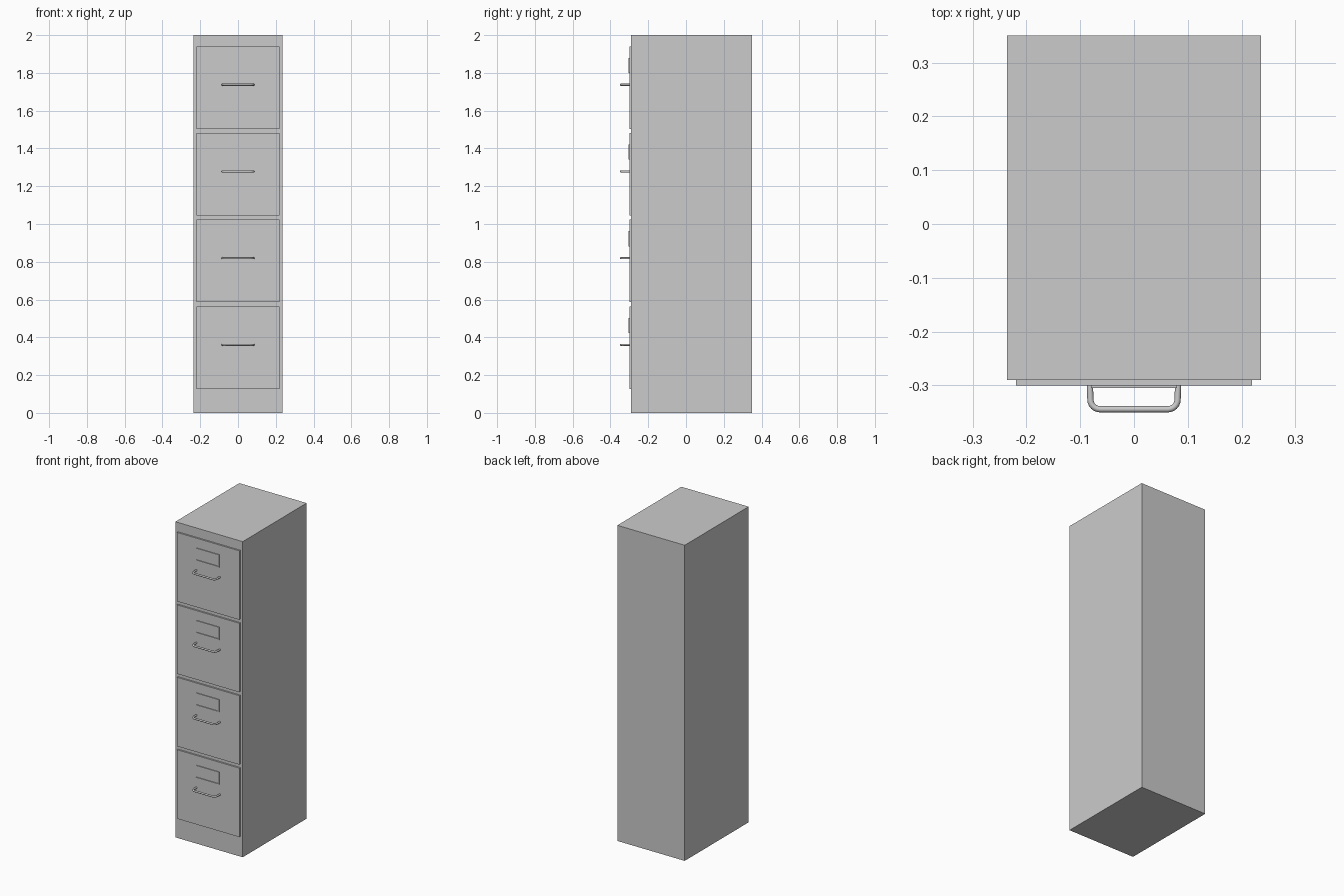
import bpy
import bmesh
import math

if "Cube" in bpy.data.objects:
    bpy.data.objects.remove(bpy.data.objects["Cube"])

PITCH = 0.459                       # vertical spacing of the drawers
DRAWER_W, DRAWER_H = 0.438, 0.437
FRONT, FACE = -0.29, -0.30          # cabinet front and drawer face planes


def link(name, data):
    obj = bpy.data.objects.new(name, data)
    bpy.context.collection.objects.link(obj)
    return obj


def box(name, lo, hi):
    bm = bmesh.new()
    bmesh.ops.create_cube(bm, size=1)
    for v in bm.verts:
        v.co = [(a + b) / 2 + c * (b - a) for a, b, c in zip(lo, hi, v.co)]
    mesh = bpy.data.meshes.new(name)
    bm.to_mesh(mesh)
    bm.free()
    return link(name, mesh)


def label_holder(name, z):
    # C-shaped thin rim, open on the left so a card can slide in
    w, h, t = 0.08, 0.04, 0.005
    profile = [(-w, -h), (w, -h), (w, h), (-w, h),
               (-w, h - t), (w - t, h - t), (w - t, t - h), (-w, t - h)]
    bm = bmesh.new()
    face = bm.faces.new([bm.verts.new((x, FACE + 0.001, z + dz)) for x, dz in profile])
    ext = bmesh.ops.extrude_face_region(bm, geom=[face])["geom"]
    moved = [g for g in ext if isinstance(g, bmesh.types.BMVert)]
    bmesh.ops.translate(bm, verts=moved, vec=(0, -0.006, 0))
    bmesh.ops.recalc_face_normals(bm, faces=bm.faces[:])
    mesh = bpy.data.meshes.new(name)
    bm.to_mesh(mesh)
    bm.free()
    return link(name, mesh)


def handle(name, z):
    # Round bar bent into a U with rounded corners
    half, front, r, tube = 0.081, -0.3442, 0.018, 0.0058
    right = [(half + 0.001, FACE + 0.002)]
    for i in range(7):
        a = math.radians(15 * i)
        right.append((half - r + r * math.cos(a), front + r - r * math.sin(a)))
    path = right + [(-x, y) for x, y in reversed(right)]

    curve = bpy.data.curves.new(name, 'CURVE')
    curve.dimensions = '3D'
    curve.bevel_depth = tube
    curve.bevel_resolution = 3
    curve.use_fill_caps = True
    spline = curve.splines.new('POLY')
    spline.points.add(len(path) - 1)
    for p, (x, y) in zip(spline.points, path):
        p.co = (x, y, z, 1)
    spline.use_smooth = True
    return link(name, curve)


# Cabinet body
box("cabinet_body", (-0.236, FRONT, 0), (0.236, 0.35, 2))

# Four identical drawers, bottom to top
for n in range(4):
    z0 = 0.127 + n * PITCH
    box(f"drawer_front_{n + 1}", (-DRAWER_W / 2, FACE, z0),
        (DRAWER_W / 2, FRONT + 0.005, z0 + DRAWER_H))
    handle(f"drawer_handle_{n + 1}", z0 + 0.233)
    label_holder(f"label_holder_{n + 1}", z0 + 0.336)
